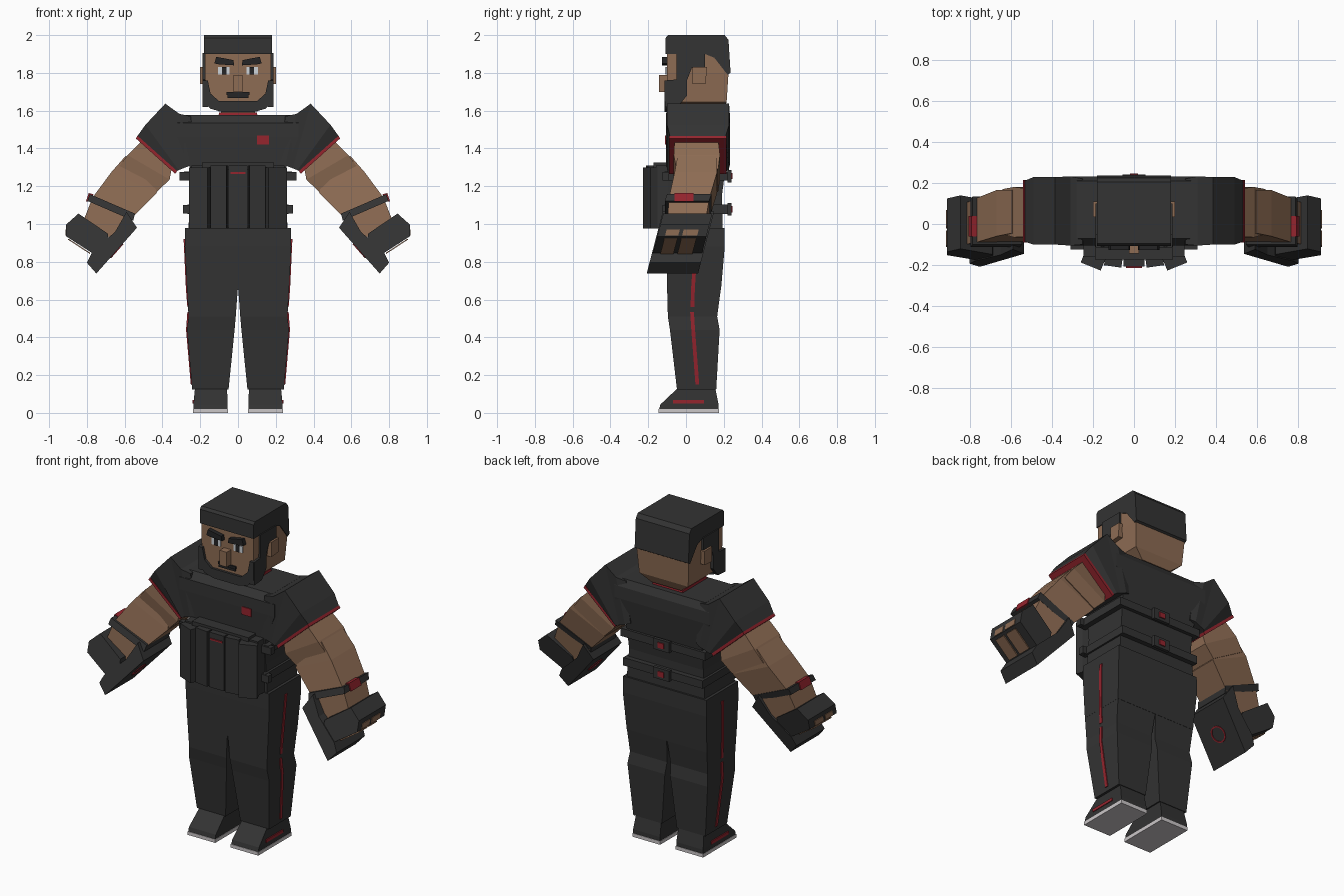
import bpy, bmesh, math
from mathutils import Vector, Matrix


def mat(name, *rgb):
    m = bpy.data.materials.new(name)
    m.diffuse_color = (*rgb, 1)
    return m


CLOTH = mat("charcoal cloth", .033, .033, .033)
BLACK = mat("black hair", .018, .018, .019)
SKIN = mat("brown skin", .27, .15, .088)
RED = mat("red trim", .30, .018, .027)
WHITE = mat("eye white", .62, .66, .70)
SOLE = mat("pale sole", .60, .57, .58)


def finish(name, bm, material):
    bmesh.ops.recalc_face_normals(bm, faces=bm.faces)
    me = bpy.data.meshes.new(name)
    bm.to_mesh(me)
    bm.free()
    me.materials.append(material)
    ob = bpy.data.objects.new(name, me)
    bpy.context.collection.objects.link(ob)
    return ob


def loft(name, material, rings):
    """Join rings of equal point count and cap both ends."""
    bm = bmesh.new()
    rows = [[bm.verts.new(p) for p in r] for r in rings]
    n = len(rows[0])
    for a, b in zip(rows, rows[1:]):
        for i in range(n):
            j = (i + 1) % n
            bm.faces.new((a[i], a[j], b[j], b[i]))
    bm.faces.new(rows[0])
    bm.faces.new(rows[-1])
    return finish(name, bm, material)


def stack(name, material, secs):
    """Level rectangles: z, x0, x1, y0, y1."""
    return loft(name, material, [[(a, c, z), (b, c, z), (b, d, z), (a, d, z)]
                                 for z, a, b, c, d in secs])


def box(name, material, x0, x1, y0, y1, z0, z1):
    return stack(name, material, [(z0, x0, x1, y0, y1), (z1, x0, x1, y0, y1)])


def limb(name, material, s, secs):
    """Slanted cross-sections: outer x, z, inner x, z, y0, y1."""
    return loft(name, material, [[(s*a, e, b), (s*c, e, d), (s*c, f, d), (s*a, f, b)]
                                 for a, b, c, d, e, f in secs])


def side_prism(name, material, poly, x0, x1):
    return loft(name, material, [[(x, y, z) for y, z in poly] for x in (x0, x1)])


def front_prism(name, material, s, poly, y0, y1, lean=0):
    """Front outline pushed along y, leaning forward below z = 1."""
    return loft(name, material, [[(s*x, y + lean*(z - 1), z) for x, z in poly]
                                 for y in (y0, y1)])


# Head, hair, collar
stack("head", SKIN, [(1.595, -.10, .10, -.09, .19), (1.645, -.165, .165, -.1, .215),
                     (1.80, -.176, .176, -.1, .225), (1.95, -.176, .176, -.1, .21)])
stack("neck", SKIN, [(1.55, -.09, .09, -.03, .16), (1.62, -.09, .09, -.03, .16)])
stack("collar", RED, [(1.56, -.105, .105, -.06, .18), (1.59, -.1, .1, -.055, .175)])
side_prism("hair", CLOTH, [(-.108, 1.90), (-.108, 1.985), (-.095, 2), (.205, 2), (.225, 1.975),
                           (.236, 1.80), (.22, 1.79), (.15, 1.88), (.10, 1.90)], -.181, .181)

# Beard: front strip and side pieces
front_prism("beard", CLOTH, 1, [(-.185, 1.76), (-.185, 1.65), (-.145, 1.61), (-.085, 1.593),
                                (.085, 1.593), (.145, 1.61), (.185, 1.65), (.185, 1.76),
                                (.16, 1.76), (.145, 1.69), (.10, 1.65), (-.10, 1.65),
                                (-.145, 1.69), (-.16, 1.76)], -.115, -.06)
box("mouth", BLACK, -.055, .055, -.108, -.098, 1.668, 1.682)
box("moustache", BLACK, -.06, .06, -.109, -.099, 1.684, 1.698)
box("nose", SKIN, -.024, .024, -.143, -.09, 1.70, 1.79)

for s in (1, -1):
    side_prism("sideburn", CLOTH, [(-.05, 1.905), (.10, 1.905), (.10, 1.83), (.03, 1.825),
                                   (.005, 1.76), (.005, 1.68), (-.04, 1.625), (-.112, 1.62),
                                   (-.112, 1.76), (-.05, 1.765)], s*.16, s*.188)
    side_prism("ear", SKIN, [(.035, 1.74), (.105, 1.745), (.11, 1.83), (.035, 1.83)],
               s*.16, s*.2)
    front_prism("eyebrow", BLACK, s, [(.02, 1.84), (.025, 1.868), (.115, 1.885),
                                      (.125, 1.85), (.10, 1.845)], -.126, -.09)
    front_prism("eye", WHITE, s, [(.045, 1.792), (.105, 1.792), (.105, 1.832), (.045, 1.832)],
                -.106, -.098)
    front_prism("pupil", BLACK, s, [(.06, 1.792), (.085, 1.792), (.085, 1.832), (.06, 1.832)],
                -.109, -.1)

# Shirt and chest badge
stack("shirt", CLOTH, [(.95, -.265, .265, -.095, .195), (1.15, -.25, .25, -.09, .19),
                       (1.30, -.255, .255, -.1, .21), (1.46, -.32, .32, -.105, .232),
                       (1.535, -.32, .32, -.105, .232), (1.577, -.28, .28, -.07, .21)])
box("chest_badge", RED, .10, .165, -.11, -.103, 1.42, 1.468)

# Belts with back buckles
for z, w in ((1.253, .285), (1.078, .268)):
    box("belt", CLOTH, -w, w, -.115, .222, z - .024, z + .024)
    box("belt_buckle", CLOTH, -.055, .055, .22, .24, z - .033, z + .033)
    box("buckle_mark", RED, -.02, .02, .239, .246, z - .016, z + .016)
    for s in (1, -1):
        front_prism("belt_tab", CLOTH, s, [(w - .05, z - .022), (w + .024, z - .022),
                                           (w + .024, z + .022), (w - .05, z + .022)],
                    -.125, -.09)

# Chest rig and five pouches fanned around its front
box("rig_panel", CLOTH, -.245, .245, -.16, -.09, .98, 1.31)
box("rig_top_band", CLOTH, -.19, .19, -.172, -.09, 1.285, 1.325)
for cx, cy, w, ang, top in ((-.195, -.168, .105, -22, 1.30), (-.098, -.165, .085, -8, 1.31),
                            (0, -.165, .10, 0, 1.31), (.098, -.165, .085, 8, 1.31),
                            (.195, -.168, .105, 22, 1.30)):
    p = box("pouch", CLOTH, -w/2, w/2, -.042, .04, .975, top)
    p.data.transform(Matrix.Translation((cx, cy, 0)) @ Matrix.Rotation(math.radians(ang), 4, 'Z'))
box("pouch_mark", RED, -.04, .04, -.213, -.206, 1.266, 1.276)

# Hips
stack("hips", CLOTH, [(.65, -.27, .27, -.1, .185), (.88, -.282, .282, -.102, .205),
                      (.98, -.28, .28, -.102, .205)])

for s in (1, -1):
    # Trouser leg: thigh and shin
    stack("trouser_leg", CLOTH,
          [(.125, s*.05, s*.243, -.048, .16), (.44, s*.018, s*.27, -.085, .178),
           (.51, s*.012, s*.262, -.096, .165), (.66, s*.001, s*.27, -.1, .185)])
    # Red side stripes
    limb("thigh_stripe", RED, s, [(.288, .92, .272, .92, .045, .064),
                                  (.276, .66, .26, .66, .027, .047),
                                  (.268, .56, .25, .56, .024, .044)])
    limb("shin_stripe", RED, s, [(.268, .535, .25, .535, .022, .042),
                                 (.275, .44, .255, .44, .028, .048),
                                 (.25, .15, .23, .15, .05, .07)])
    # Shoe with pale sole and red side mark
    stack("shoe", CLOTH, [(.018, s*.055, s*.236, -.143, .172), (.045, s*.055, s*.236, -.135, .172),
                          (.13, s*.058, s*.228, -.045, .155)])
    box("shoe_sole", SOLE, s*.052, s*.238, -.145, .175, 0, .021)
    box("shoe_mark", RED, s*.225, s*.24, -.07, .095, .05, .068)

    # Sleeve with red hem
    limb("sleeve", CLOTH, s, [(.25, 1.57, .22, 1.32, -.1, .22),
                              (.31, 1.583, .25, 1.31, -.105, .232),
                              (.385, 1.637, .29, 1.295, -.1, .228),
                              (.49, 1.525, .315, 1.285, -.1, .228),
                              (.533, 1.465, .325, 1.28, -.085, .21)])
    limb("sleeve_hem", RED, s, [(.532, 1.467, .322, 1.28, -.089, .214),
                                (.541, 1.453, .332, 1.266, -.089, .214)])
    # Upper arm and forearm
    limb("upper_arm", SKIN, s, [(.50, 1.45, .35, 1.30, -.06, .17),
                                (.585, 1.365, .362, 1.235, -.065, .18),
                                (.64, 1.29, .43, 1.17, -.05, .17)])
    limb("forearm", SKIN, s, [(.595, 1.36, .44, 1.20, -.045, .165),
                              (.67, 1.275, .43, 1.165, -.06, .165),
                              (.77, 1.14, .565, 1.03, -.09, .125),
                              (.825, 1.0, .62, .90, -.10, .10)])
    # Wrist band with red mark
    limb("wrist_band", CLOTH, s, [(.785, 1.158, .545, 1.055, -.10, .135),
                                  (.797, 1.122, .555, 1.018, -.112, .122)])
    front_prism("band_mark", RED, s, [(.765, 1.157), (.79, 1.164), (.805, 1.12), (.78, 1.12)],
                -.06, .04)
    # Glove: inner plate along the hand and cup around the fingers
    front_prism("glove_plate", CLOTH, s, [(.59, 1.065), (.535, .98), (.75, .738), (.80, .795),
                                          (.775, .845), (.65, .96)], -.14, .132, .26)
    front_prism("glove_cup", CLOTH, s, [(.91, .935), (.91, .997), (.845, 1.055),
                                        (.69, .95), (.68, .89), (.77, .845)], -.135, .125, .26)
    # Curled fingers showing in the cup
    for a, b in ((-.095, -.025), (-.005, .075)):
        front_prism("fingers", SKIN, s, [(.898, .923), (.782, .847), (.785, .842), (.901, .918)],
                    a, b, .26)
        front_prism("knuckles", SKIN, s, [(.908, .938), (.914, .938), (.914, .97), (.908, .97)],
                    a, b, .26)
    # Red ring on the inner face of the glove
    bm = bmesh.new()
    n, u = Vector((-.752, 0, -.66)), Vector((.66, 0, -.752))
    c = Vector((.642, -.04, .859))
    loops = []
    for k in range(16):
        t = k * math.tau / 16
        d = u * math.cos(t) + Vector((0, 1, 0)) * math.sin(t)
        pts = [c + d * r + n * h for r, h in ((.042, -.004), (.042, .004), (.05, .004), (.05, -.004))]
        loops.append([bm.verts.new((s*p.x, p.y, p.z)) for p in pts])
    for k in range(16):
        a, b = loops[k], loops[(k + 1) % 16]
        for i in range(4):
            j = (i + 1) % 4
            bm.faces.new((a[i], a[j], b[j], b[i]))
    finish("glove_ring", bm, RED)
